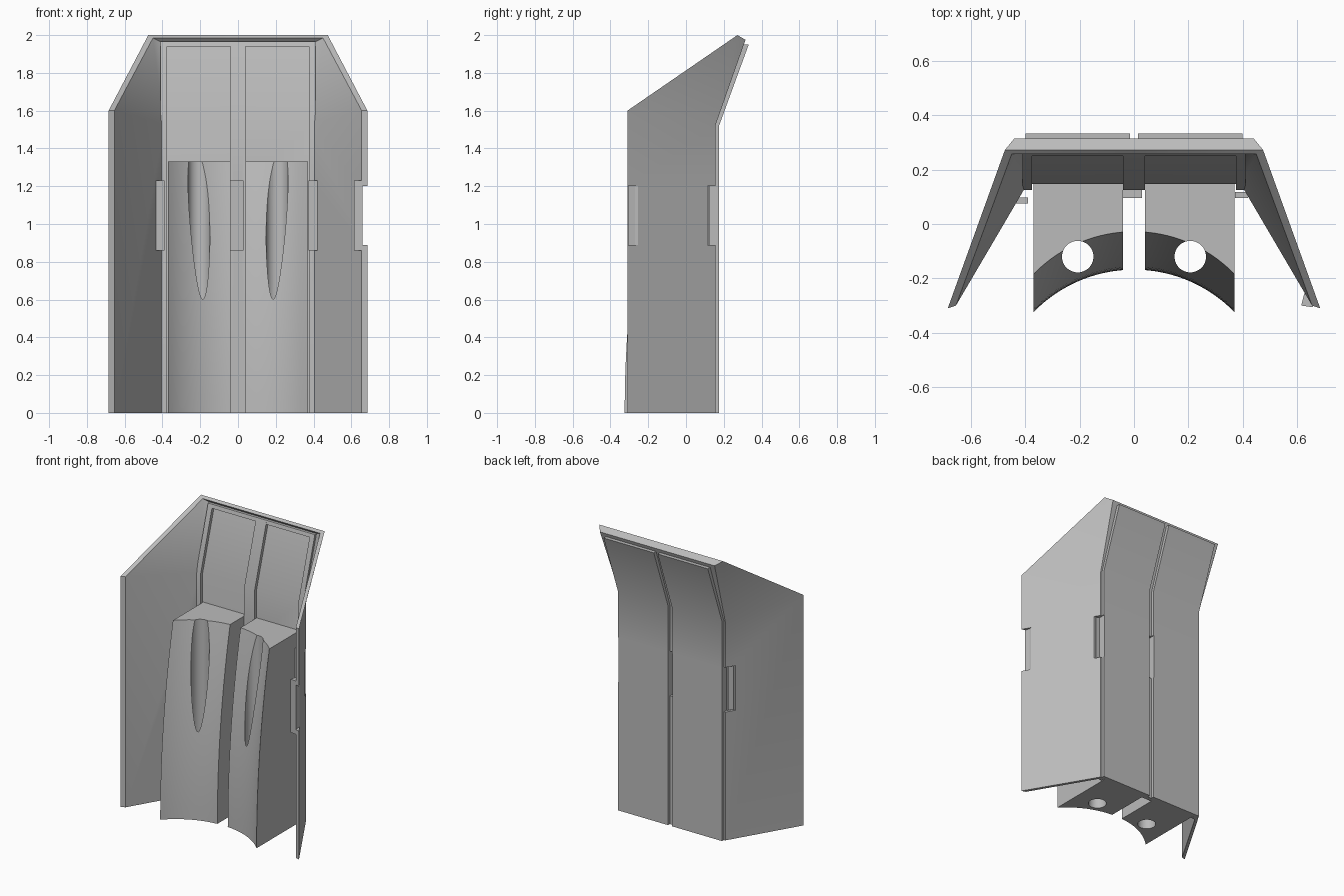
import bpy, bmesh, math

old = bpy.data.objects.get("Cube")
if old:
    bpy.data.objects.remove(old)

grey = bpy.data.materials.new("plain grey")
grey.use_nodes = True
COLOUR = (0.5, 0.5, 0.5, 1)
grey.diffuse_color = COLOUR
grey.node_tree.nodes["Principled BSDF"].inputs["Base Color"].default_value = COLOUR


def finish(name, bm):
    bmesh.ops.remove_doubles(bm, verts=bm.verts, dist=1e-5)
    bmesh.ops.recalc_face_normals(bm, faces=bm.faces)
    mesh = bpy.data.meshes.new(name)
    bm.to_mesh(mesh)
    bm.free()
    mesh.materials.append(grey)
    ob = bpy.data.objects.new(name, mesh)
    bpy.context.collection.objects.link(ob)
    return ob


def loft(name, rings):
    """Closed solid through rings of equal point count."""
    bm = bmesh.new()
    rows = [[bm.verts.new(p) for p in ring] for ring in rings]
    n = len(rows[0])
    for a, b in zip(rows, rows[1:]):
        for i in range(n):
            j = (i + 1) % n
            bm.faces.new((a[i], a[j], b[j], b[i]))
    bm.faces.new(rows[0])
    bm.faces.new(rows[-1])
    return finish(name, bm)


def strip(name, x0, x1, profile):
    """Side profile of (y, z) points extruded along x."""
    return loft(name, [[(x, y, z) for y, z in profile] for x in (x0, x1)])


def box(name, x0, x1, y0, y1, z0, z1):
    return strip(name, x0, x1, [(y0, z0), (y1, z0), (y1, z1), (y0, z1)])


def select(ob):
    bpy.ops.object.select_all(action='DESELECT')
    bpy.context.view_layer.objects.active = ob
    ob.select_set(True)


def cut(ob, cutter):
    mod = ob.modifiers.new("cut", 'BOOLEAN')
    mod.operation, mod.solver, mod.object = 'DIFFERENCE', 'EXACT', cutter
    select(ob)
    bpy.ops.object.modifier_apply(modifier=mod.name)


def smooth(ob):
    select(ob)
    bpy.ops.object.shade_smooth_by_angle(angle=math.radians(30))


# Folded shell: named corners of one half, mirrored to the other
P = {
    "A0": (.685, -.31, 0), "A1": (.685, -.31, 1.6),       # wing front, outer
    "D0": (.655, -.30, 0), "D1": (.655, -.30, 1.6),       # wing front, inner
    "B0": (.41, .155, 0), "B1": (.41, .155, 1.52),        # back corner, outer
    "E0": (.392, .148, 0), "E1": (.392, .148, 1.53),      # back corner, inner
    "T": (.44, .315, 1.975), "R": (.475, .272, 2),        # top rim, outer
    "Q": (.45, .257, 1.985), "P": (.40, .28, 1.96),       # top rim, inner
    "C0": (0, .155, 0), "C1": (0, .155, 1.52), "CT": (0, .315, 1.975),
    "CR": (0, .272, 2), "CQ": (0, .257, 1.985), "CP": (0, .28, 1.96),
    "F0": (0, .148, 0), "F1": (0, .148, 1.53),
}
FACES = """A0 B0 B1 A1, A1 B1 R, B1 T R, B0 C0 C1 B1, B1 C1 CT T, T CT CR R,
R CR CQ Q, A1 R Q D1, Q CQ CP P, D0 E0 E1 D1, D1 E1 Q, E1 P Q, E0 F0 F1 E1,
E1 F1 CP P, A0 B0 E0 D0, B0 C0 F0 E0, A0 A1 D1 D0"""
bm = bmesh.new()
for side in (1, -1):
    v = {k: bm.verts.new((side * x, y, z)) for k, (x, y, z) in P.items()}
    for f in FACES.split(","):
        bm.faces.new([v[k] for k in f.split()])
shell = finish("shell", bm)

# Outer back plates, separated by a groove
PLATE = [(.15, 0), (.175, 0), (.175, 1.52), (.332, 1.95), (.30, 1.95), (.15, 1.52)]
plates = [strip("left_back_plate", .015, .40, PLATE),
          strip("right_back_plate", -.40, -.015, PLATE)]

# Raised frame on the inside of the back
STILE = [(.125, 0), (.152, 0), (.152, 1.53), (.285, 1.96), (.257, 1.965), (.125, 1.53)]
stiles = [strip("left_stile", .375, .41, STILE),
          strip("middle_stile", -.04, .04, STILE),
          strip("right_stile", -.41, -.375, STILE)]
strip("top_rail", -.41, .41, [(.25, 1.94), (.28, 1.94), (.285, 1.965), (.257, 1.965)])

# Slots through the shell at the seams and at the left wing edge
SLOTS = [(-.02, .015, .105, .3), (.395, .46, .115, .3),
         (-.46, -.40, .095, .3), (.65, .72, -.34, -.255)]
for x0, x1, y0, y1 in SLOTS:
    cutter = box("slot_cutter", x0, x1, y0, y1, .89, 1.2)
    for ob in [shell] + plates + stiles:
        cut(ob, cutter)
    bpy.data.objects.remove(cutter)

# Covers closing the slots on the inside
box("middle_slot_cover", -.04, .03, .095, .126, .86, 1.23)
box("left_slot_cover", .372, .42, .095, .118, .86, 1.23)
box("right_slot_cover", -.435, -.39, .075, .098, .86, 1.23)
loft("wing_slot_cover", [[(.615, -.30, z), (.658, -.306, z), (.65, -.27, z),
                          (.628, -.25, z)] for z in (.86, 1.23)])

# Padded blocks: hollow front that leans back with height, and a round bore
R, H = .515, 1.33
for side, word in ((1, "left"), (-1, "right")):
    rings = []
    for i in range(15):
        z = H * i / 14
        lean = .14 * (z / H) ** 2
        ring = [(side * .04, .15, z)]
        for j in range(17):
            x = .04 + .33 * j / 16
            ring.append((side * x, lean - .168 - R + math.sqrt(R * R - x * x), z))
        rings.append(ring + [(side * .37, .15, z)])
    block = loft(word + "_block", rings)
    bore = loft("bore_cutter", [[(side * .207 + .058 * math.cos(a * math.pi / 24),
                                  -.12 + .058 * math.sin(a * math.pi / 24), z)
                                 for a in range(48)] for z in (-.1, 1.5)])
    cut(block, bore)
    bpy.data.objects.remove(bore)
    smooth(block)

for ob in [shell] + plates + stiles:
    smooth(ob)
